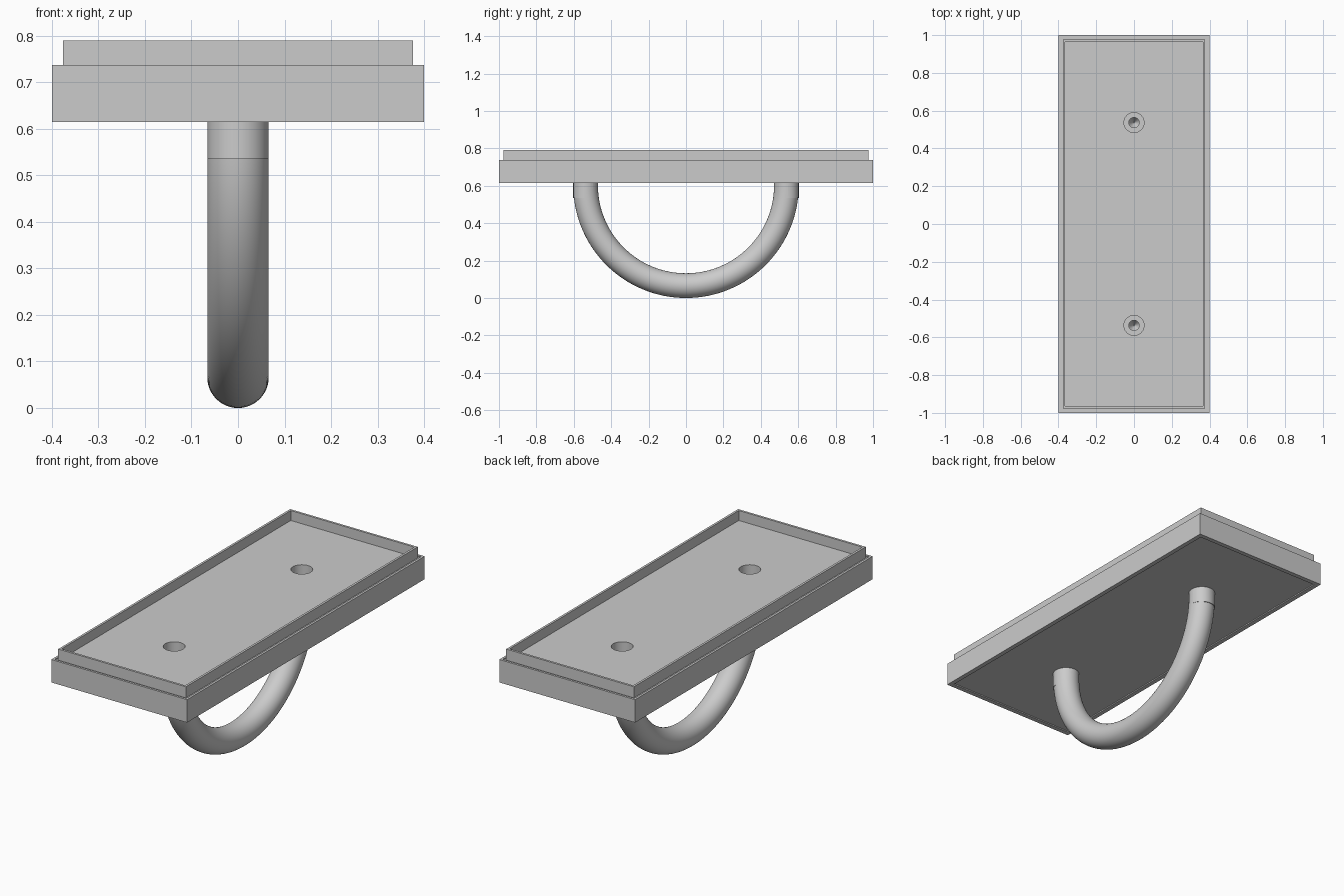
import bpy, bmesh, math
from mathutils import Vector, Matrix

if "Cube" in bpy.data.objects:
    bpy.data.objects.remove(bpy.data.objects["Cube"], do_unlink=True)

grey = bpy.data.materials.new("plain grey")
grey.use_nodes = True
colour = (0.6, 0.6, 0.6, 1)
grey.diffuse_color = colour
grey.node_tree.nodes["Principled BSDF"].inputs["Base Color"].default_value = colour

HALF_X, HALF_Y = 0.4, 1.0
BOTTOM, LEDGE, TOP = 0.615, 0.737, 0.79
ROD, BEND = 0.066, 0.537
BEND_Z = ROD + BEND


def finish(name, bm):
    bmesh.ops.recalc_face_normals(bm, faces=bm.faces)
    mesh = bpy.data.meshes.new(name)
    bm.to_mesh(mesh)
    bm.free()
    mesh.materials.append(grey)
    obj = bpy.data.objects.new(name, mesh)
    bpy.context.collection.objects.link(obj)
    return obj


def stepped_plate(name, steps):
    """Closed plate from nested rectangles, each given as (inset, height)."""
    bm = bmesh.new()
    loops = []
    for inset, z in steps:
        x, y = HALF_X - inset, HALF_Y - inset
        loops.append([bm.verts.new((sx * x, sy * y, z))
                      for sx, sy in ((-1, -1), (1, -1), (1, 1), (-1, 1))])
    for a, b in zip(loops, loops[1:]):
        for i in range(4):
            j = (i + 1) % 4
            bm.faces.new((a[i], a[j], b[j], b[i]))
    bm.faces.new(loops[0])
    bm.faces.new(loops[-1])
    return finish(name, bm)


def turned(name, profile, y, sides=48):
    """Closed upright turned solid from (radius, height) pairs."""
    bm = bmesh.new()
    rings = [[bm.verts.new((r * math.cos(t), y + r * math.sin(t), z))
              for t in (2 * math.pi * k / sides for k in range(sides))]
             for r, z in profile]
    for a, b in zip(rings, rings[1:]):
        for i in range(sides):
            j = (i + 1) % sides
            bm.faces.new((a[i], a[j], b[j], b[i]))
    bm.faces.new(rings[0])
    bm.faces.new(rings[-1])
    return finish(name, bm)


def apply_boolean(target, other, operation):
    mod = target.modifiers.new("join", 'BOOLEAN')
    mod.operation = operation
    mod.solver = 'EXACT'
    mod.object = other
    bpy.context.view_layer.objects.active = target
    bpy.ops.object.modifier_apply(modifier=mod.name)
    bpy.data.objects.remove(other, do_unlink=True)


# Lid: recessed underside, outer wall, groove, raised lip and floor
lid = stepped_plate("lid", [
    (0.024, BOTTOM + 0.006), (0.024, BOTTOM), (0, BOTTOM), (0, LEDGE),
    (0.012, LEDGE), (0.012, LEDGE - 0.006), (0.024, LEDGE - 0.006),
    (0.024, TOP), (0.036, TOP), (0.036, LEDGE)])

# Handle: half-ring rod running up into the lid
bm = bmesh.new()
segments, sides = 64, 48
rings = []
for s in range(segments + 1):
    a = math.pi * s / segments
    out = Vector((0, math.cos(a), -math.sin(a)))
    centre = Vector((0, 0, BEND_Z)) + out * BEND
    rings.append([bm.verts.new(centre + ROD * (math.cos(t) * out + math.sin(t) * Vector((1, 0, 0))))
                  for t in (2 * math.pi * k / sides for k in range(sides))])
for a, b in zip(rings, rings[1:]):
    for i in range(sides):
        j = (i + 1) % sides
        bm.faces.new((a[i], a[j], b[j], b[i]))
bm.faces.new(rings[0])
bm.faces.new(rings[-1])
handle = finish("handle", bm)

for side in (-1, 1):
    y = side * BEND
    # Straight post at each end of the handle
    post = turned("post", [(ROD, 0.535), (ROD, BOTTOM + 0.02)], y)
    apply_boolean(handle, post, 'UNION')
    # Wide screw-head bore through the lid, narrow pilot hole in the handle
    apply_boolean(lid, turned("bore", [(0.053, 0.5), (0.053, 0.9)], y), 'DIFFERENCE')
    pilot = turned("pilot", [(0.003, 0.5), (0.027, 0.54), (0.027, 0.9)], y)
    apply_boolean(handle, pilot, 'DIFFERENCE')

for obj in (lid, handle):
    bpy.ops.object.select_all(action='DESELECT')
    obj.select_set(True)
    bpy.context.view_layer.objects.active = obj
    bpy.ops.object.shade_smooth_by_angle(angle=math.radians(30))
